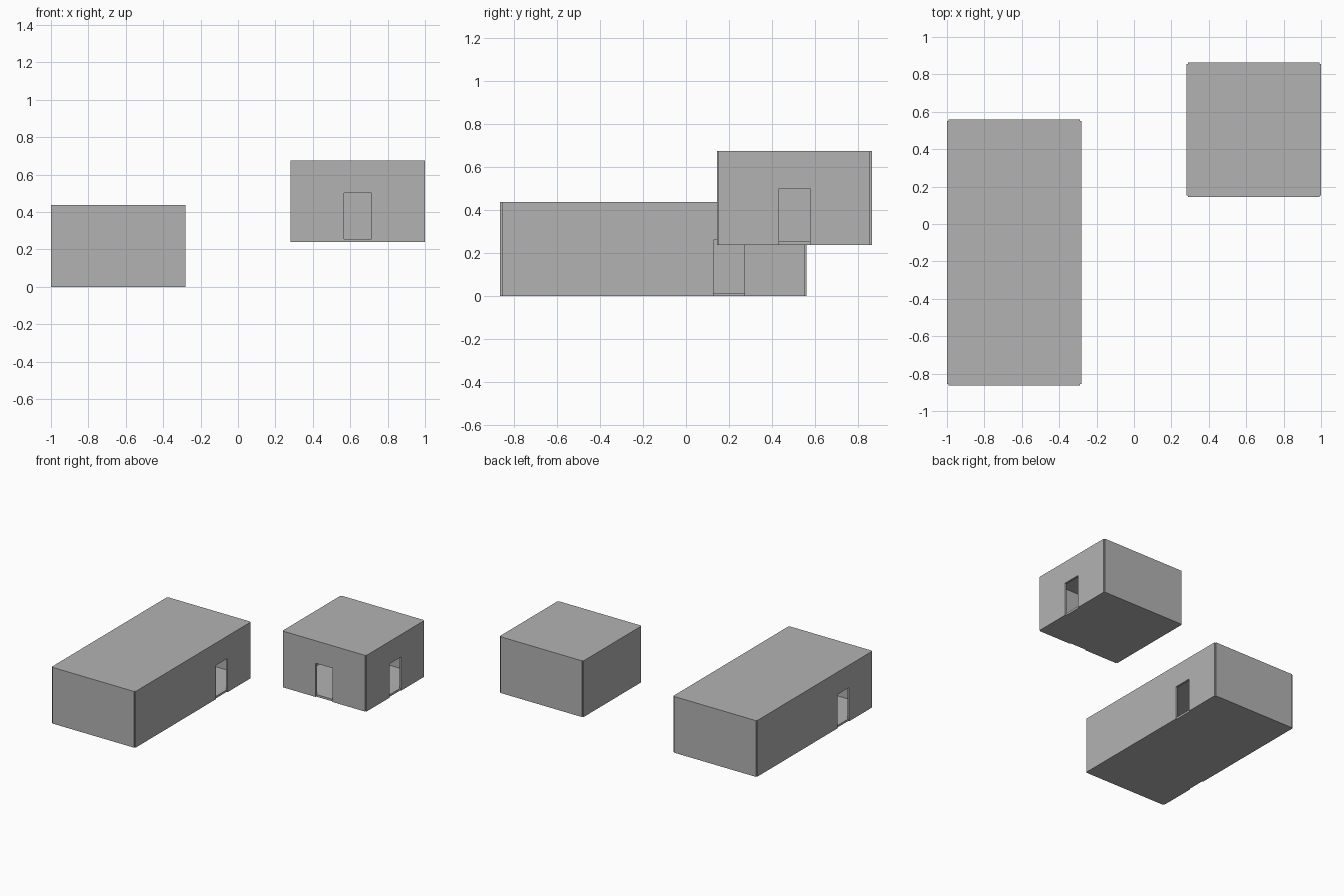
import bpy, bmesh, math
from mathutils import Matrix, Vector

cube = bpy.data.objects.get("Cube")
if cube:
    bpy.data.objects.remove(cube, do_unlink=True)

TILE = 0.704      # square floor module
WALL = 0.016      # slab and wall thickness
HEIGHT = 0.437
DOOR_W, DOOR_H = 0.145, 0.262

grey = bpy.data.materials.new("wall_grey")
grey.use_nodes = True
colour = (0.45, 0.45, 0.45, 1)
grey.diffuse_color = colour
bsdf = next(n for n in grey.node_tree.nodes if n.type == 'BSDF_PRINCIPLED')
bsdf.inputs["Base Color"].default_value = colour
bsdf.inputs["Roughness"].default_value = 0.8


def add_object(name, bm):
    bmesh.ops.recalc_face_normals(bm, faces=bm.faces)
    mesh = bpy.data.meshes.new(name)
    bm.to_mesh(mesh)
    bm.free()
    mesh.materials.append(grey)
    obj = bpy.data.objects.new(name, mesh)
    bpy.context.collection.objects.link(obj)
    return obj


def slab(name, x, y, z):
    """Square floor or roof plate with its centre at the given point."""
    bm = bmesh.new()
    bmesh.ops.create_cube(bm, size=1)
    bmesh.ops.scale(bm, vec=(TILE, TILE, WALL), verts=bm.verts)
    bmesh.ops.translate(bm, vec=(x, y, z), verts=bm.verts)
    add_object(name, bm)


def wall(name, x, y, z, turn, door):
    """Wall panel centred on one tile edge, turned in quarter steps from the front."""
    h, d = TILE / 2, DOOR_W / 2
    outline = [(-h, 0), (-h, HEIGHT), (h, HEIGHT), (h, 0)]
    if door:
        outline += [(d, 0), (d, DOOR_H), (-d, DOOR_H), (-d, 0)]
    bm = bmesh.new()
    face = bm.faces.new([bm.verts.new((u, -h - WALL / 2, v)) for u, v in outline])
    grown = bmesh.ops.extrude_face_region(bm, geom=[face])["geom"]
    moved = [g for g in grown if isinstance(g, bmesh.types.BMVert)]
    bmesh.ops.translate(bm, vec=(0, WALL, 0), verts=moved)
    place = Matrix.Translation(Vector((x, y, z))) @ Matrix.Rotation(turn * math.pi / 2, 4, 'Z')
    bmesh.ops.transform(bm, matrix=place, verts=bm.verts)
    add_object(name, bm)


SIDES = ["front", "left", "back", "right"]   # quarter turns from -y


def room(name, x, y, z, walls, doors):
    slab(name + "_floor", x, y, z + WALL / 2)
    slab(name + "_roof", x, y, z + HEIGHT - WALL / 2)
    for side in walls:
        wall(f"{name}_{side}_wall", x, y, z, SIDES.index(side), side in doors)


# Long hall made of two open modules, and a raised single room
room("hall_front", -0.64, -0.504, 0, ["front", "left", "right"], ["right"])
room("hall_back", -0.64, 0.2, 0, ["left", "back", "right"], ["left"])
room("raised_room", 0.64, 0.504, 0.238, SIDES, ["front", "left"])
